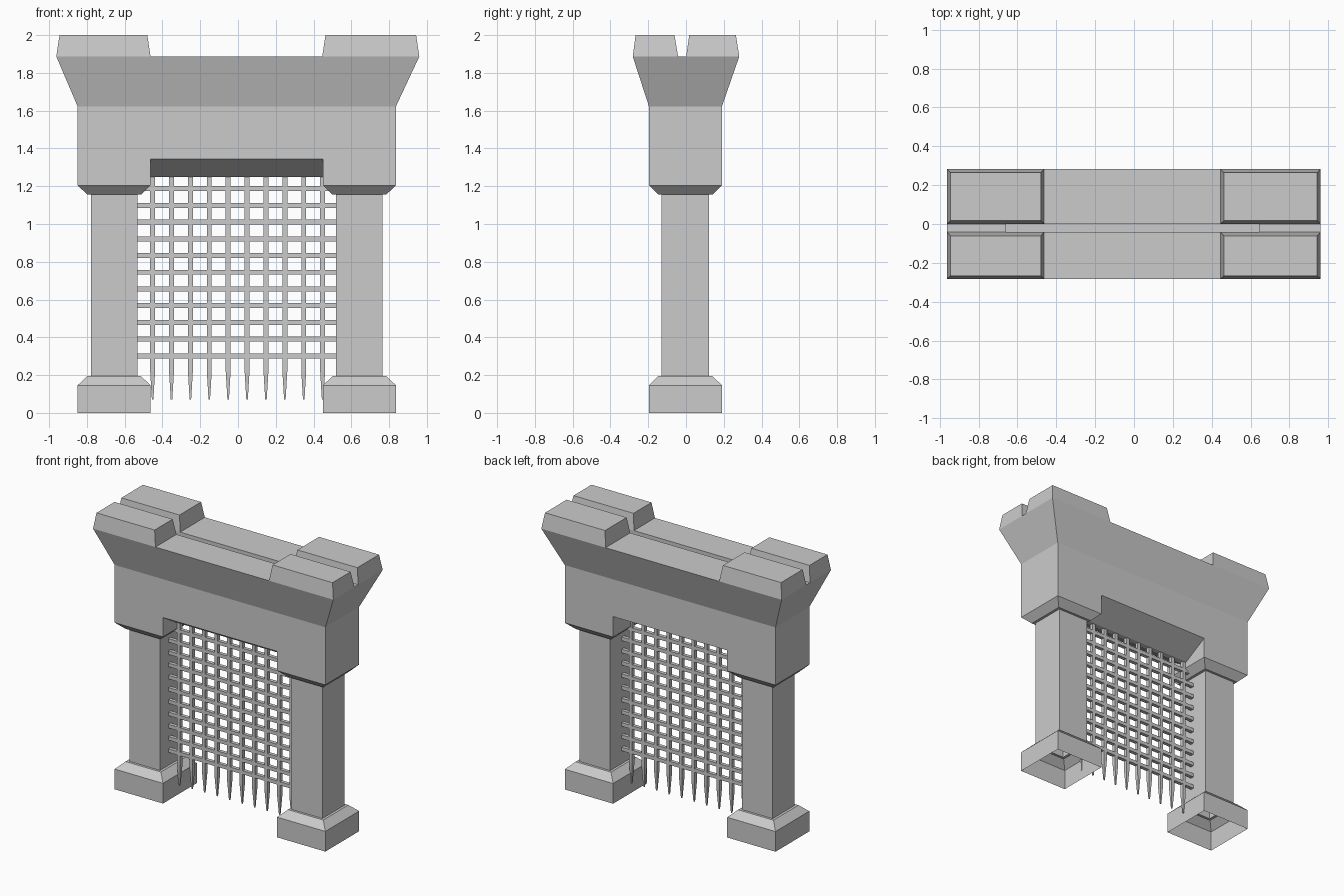
import bpy, bmesh

if "Cube" in bpy.data.objects:
    bpy.data.objects.remove(bpy.data.objects["Cube"])


def finish(name, bm):
    bmesh.ops.recalc_face_normals(bm, faces=bm.faces)
    me = bpy.data.meshes.new(name)
    bm.to_mesh(me)
    bm.free()
    ob = bpy.data.objects.new(name, me)
    bpy.context.collection.objects.link(ob)
    return ob


def add_loft(bm, rings, bottom=True, top=True):
    """Stack of rectangles (x0, x1, y0, y1, z) joined by side walls."""
    loops = [[bm.verts.new(p) for p in ((x0, y0, z), (x1, y0, z), (x1, y1, z), (x0, y1, z))]
             for x0, x1, y0, y1, z in rings]
    for a, b in zip(loops, loops[1:]):
        for i in range(4):
            j = (i + 1) % 4
            bm.faces.new((a[i], a[j], b[j], b[i]))
    if bottom:
        bm.faces.new(loops[0][::-1])
    if top:
        bm.faces.new(loops[-1])


def loft(name, rings, **kw):
    bm = bmesh.new()
    add_loft(bm, rings, **kw)
    return finish(name, bm)


def add_box(bm, x0, x1, y0, y1, z0, z1):
    add_loft(bm, [(x0, x1, y0, y1, z0), (x0, x1, y0, y1, z1)])


def cut(ob, cutter):
    mod = ob.modifiers.new("cut", 'BOOLEAN')
    mod.operation = 'DIFFERENCE'
    mod.solver = 'EXACT'
    mod.object = cutter
    bpy.context.view_layer.objects.active = ob
    bpy.ops.object.modifier_apply(modifier=mod.name)
    bpy.data.objects.remove(cutter)


CY = -0.003
SLOT = (-0.042, 0.001)

# Columns: plinth, shaft and capital in one open-bottomed shell
profile = [(0.193, 0.193, 0), (0.193, 0.193, 0.146), (0.1415, 0.143, 0.195),
           (0.123, 0.126, 0.195), (0.123, 0.126, 1.155),
           (0.1415, 0.143, 1.155), (0.193, 0.193, 1.205)]
for side, cx in (("left", -0.656), ("right", 0.643)):
    loft(side + "_column",
         [(cx - hx, cx + hx, CY - hy, CY + hy, z) for hx, hy, z in profile],
         bottom=False, top=False)

# Lintel with flared crown
lintel = loft("lintel", [(-0.849, 0.836, CY - 0.193, CY + 0.193, 1.205),
                         (-0.849, 0.836, CY - 0.193, CY + 0.193, 1.622),
                         (-0.962, 0.96, -0.282, 0.282, 1.887)])

# Gate opening under the lintel, with soffits sloping down to the gate
opening = [(-0.36, 1.1), (-0.36, 1.445), (SLOT[0], 1.25), (SLOT[1], 1.25),
           (0.36, 1.445), (0.36, 1.1)]
bm = bmesh.new()
face = bm.faces.new([bm.verts.new((-0.463, y, z)) for y, z in opening])
ext = bmesh.ops.extrude_face_region(bm, geom=[face])
for v in ext["geom"]:
    if isinstance(v, bmesh.types.BMVert):
        v.co.x = 0.449
bm.faces.ensure_lookup_table()
if not face.is_valid or all(len(e.link_faces) == 2 for e in bm.edges) is False:
    bm.faces.new([v for v in bm.verts if v.co.x < 0])
cut(lintel, finish("opening_cutter", bm))

# Groove along the top of the lintel
bm = bmesh.new()
add_box(bm, -0.658, 0.643, *SLOT, 1.84, 2.1)
cut(lintel, finish("groove_cutter", bm))

# Four corner merlons
for sx, (x0, x1, tx0, tx1) in (("left", (-0.962, -0.463, -0.945, -0.48)),
                               ("right", (0.446, 0.96, 0.463, 0.943))):
    for sy, (y0, y1, ty0, ty1) in (("front", (-0.282, SLOT[0], -0.267, -0.061)),
                                   ("back", (SLOT[1], 0.282, 0.017, 0.264))):
        loft(f"merlon_{sy}_{sx}", [(x0, x1, y0, y1, 1.887), (tx0, tx1, ty0, ty1, 2.0)])

# Portcullis: spiked vertical bars and horizontal bars
GY, B, T = -0.02, 0.013, 0.004
bm = bmesh.new()
for i in range(10):
    x = -0.452 + i * 0.1
    add_loft(bm, [(x - r, x + r, GY - r, GY + r, z)
                  for r, z in ((T, 0.07), (B, 0.22), (B, 1.27))])
for i in range(11):
    z = 0.302 + i * 0.0885
    add_box(bm, -0.56, 0.55, GY - B, GY + B, z - B, z + B)
finish("portcullis", bm)
